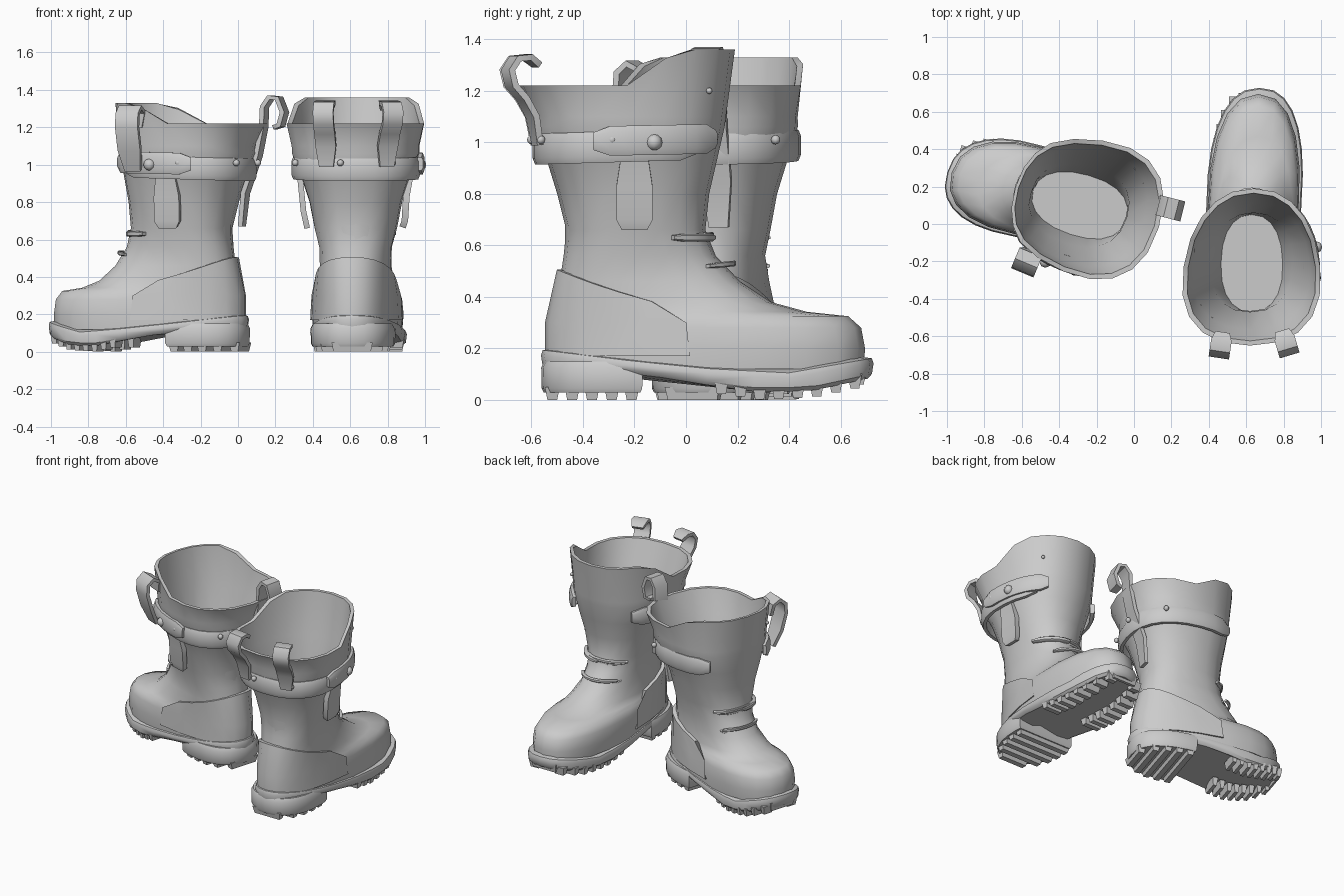
import bpy, bmesh, math
from mathutils import Vector, Matrix

if "Cube" in bpy.data.objects:
    bpy.data.objects.remove(bpy.data.objects["Cube"])

# Upper: height, back y, front y, half width at back, half width at front
UPPER = [(.12, -.53, .69, .225, .25), (.20, -.545, .695, .225, .26), (.28, -.54, .68, .22, .25),
         (.325, -.53, .63, .215, .23), (.342, -.52, .47, .21, .205), (.38, -.51, .33, .21, .185),
         (.46, -.49, .21, .21, .17), (.56, -.475, .115, .215, .17), (.66, -.465, .075, .235, .205),
         (.80, -.50, .09, .26, .235), (.93, -.54, .12, .305, .275), (1.06, -.595, .15, .375, .305),
         (1.10, -.59, .155, .38, .30), (1.22, -.65, .19, .415, .315)]
SOLE_TOP = [(-.57, .195), (-.2, .15), (.1, .12), (.4, .105), (.74, .165)]
SOLE_LOW = [(-.57, .12), (-.17, .10), (.1, .055), (.3, .028), (.5, .038), (.74, .09)]


def lerp(table, v):
    """Interpolate the rows of a table by their first column."""
    if v <= table[0][0]:
        return table[0][1:]
    for a, b in zip(table, table[1:]):
        if v <= b[0]:
            t = (v - a[0]) / (b[0] - a[0])
            return [p + (q - p) * t for p, q in zip(a[1:], b[1:])]
    return table[-1][1:]


def oval(sec, ang, off=0.0, p=.87, s0=0.0, s1=0.0):
    """Point on an egg-shaped boot section; 0 degrees is the side, 90 is the front."""
    yb, yf, wb, wf = sec
    c, s = math.cos(math.radians(ang)), math.sin(math.radians(ang))
    y = (yb + yf) / 2 + ((yf - yb) / 2 + off) * math.copysign(abs(s) ** p, s)
    t = min(1, max(0, (y - yb) / (yf - yb)))
    return (wb + (wf - wb) * t + off) * math.copysign(abs(c) ** p, c) + s0 + (s1 - s0) * t, y


class Boot:
    def __init__(self, side, centre, heading, squash, rise):
        self.side, self.c, self.k, self.rise = side, Vector(centre), squash, rise
        a = math.radians(heading)
        self.d = Vector((math.cos(a), math.sin(a)))
        # straps sit on the outer side of each boot
        self.r = Vector((self.d.y, -self.d.x)) * (1 if side == "right" else -1)

    def place(self, p):
        x, y, z = p
        if y > .05:
            y = .05 + (y - .05) * self.k
        q = self.c + self.d * (y + .2) + self.r * x
        return (q.x, q.y, z)

    def rim(self, y):
        """Raised front half of the top edge."""
        return self.rise * min(1, max(0, (y + .17) / .12))

    def finish(self, bm, name, angle):
        bmesh.ops.recalc_face_normals(bm, faces=bm.faces)
        me = bpy.data.meshes.new(name)
        bm.to_mesh(me)
        bm.free()
        ob = bpy.data.objects.new(self.side + "_" + name, me)
        bpy.context.collection.objects.link(ob)
        bpy.ops.object.select_all(action='DESELECT')
        ob.select_set(True)
        bpy.context.view_layer.objects.active = ob
        bpy.ops.object.shade_smooth_by_angle(angle=math.radians(angle))
        return ob

    def loft(self, name, rings, angle=40):
        bm = bmesh.new()
        vs = [[bm.verts.new(self.place(p)) for p in ring] for ring in rings]
        n = len(vs[0])
        for a, b in zip(vs, vs[1:]):
            for i in range(n):
                bm.faces.new((a[i], a[(i + 1) % n], b[(i + 1) % n], b[i]))
        bm.faces.new(vs[0])
        bm.faces.new(vs[-1])
        return self.finish(bm, name, angle)

    def band(self, name, z0, z1, a0, a1, off, thick=.03, tilt=0.0, steps=14):
        """Strap wrapped round the upper, with rounded ends and edges."""
        rings = []
        for i in range(steps + 1):
            ang = a0 + (a1 - a0) * i / steps
            e = .6 if i in (0, steps) else 1
            m, h = (z0 + z1) / 2, (z1 - z0) / 2 * e
            ring = []
            for o, dz in ((0, -h), (thick * .7, -h), (thick, -h * .6),
                          (thick, h * .6), (thick * .7, h), (0, h)):
                x, y = oval(lerp(UPPER, m), ang, off + o)
                ring.append((x, y, m + dz + tilt * (y + .2)))
            rings.append(ring)
        self.loft(name, rings)

    def ribbon(self, name, base, out, path, width=.12, thick=.025):
        """Flat strap along (outward, height) points standing on a base point."""
        n = Vector(out).normalized()
        t = Vector((-n.y, n.x))
        pts = [Vector(p) for p in path]
        rings = []
        for i, p in enumerate(pts):
            tan = (pts[min(i + 1, len(pts) - 1)] - pts[max(i - 1, 0)]).normalized()
            nor = Vector((tan.y, -tan.x)) * thick / 2
            w = width * (.7 if i in (0, len(pts) - 1) else 1) / 2
            ring = []
            for s, u in ((-1, -1), (1, -1), (1, 1), (-1, 1)):
                q = p + nor * u
                h = Vector(base) + n * q.x + t * w * s
                ring.append((h.x, h.y, q.y))
            rings.append(ring)
        self.loft(name, rings, 50)

    def box(self, name, x0, x1, y0, y1, z0, z1):
        ring = lambda z, i: [(x0 + i, y0 + i, z), (x1 - i, y0 + i, z), (x1 - i, y1 - i, z), (x0 + i, y1 - i, z)]
        self.loft(name, [ring(z0, .01), ring(z1, 0)], 20)

    def stud(self, name, z, ang, off, r):
        x, y = oval(lerp(UPPER, z), ang, off)
        bm = bmesh.new()
        bmesh.ops.create_uvsphere(bm, u_segments=8, v_segments=6, radius=r,
                                  matrix=Matrix.Translation(self.place((x, y, z))))
        self.finish(bm, name, 50)

    def build(self):
        N = 20
        angs = [360 * i / N for i in range(N)]
        # upper, rim and inner lining in one loft
        rings = []
        for z, *sec in UPPER:
            shift = (-.02, .035) if z < .4 else (-.01, .01)
            ring = [oval(sec, a, 0, .87, *shift) for a in angs]
            rings.append([(x, y, z + (self.rim(y) if z > 1.2 else 0)) for x, y in ring])
        for z, off in ((1.22, -.025), (1.06, -.03), (.8, -.03)):
            ring = [oval(lerp(UPPER, z), a, off, .87, -.01, .01) for a in angs]
            rings.append([(x, y, z + (self.rim(y) if z > 1.2 else 0)) for x, y in ring])
        rings.append([(*oval((-.47, .05, .17, .16), a), .58) for a in angs])
        self.loft("upper", rings, 45)

        # sole with a lifted toe
        sec = (-.56, .725, .23, .272)
        sole = []
        for off, tab, dz in ((-.02, SOLE_LOW, 0), (-.003, SOLE_LOW, .015), (.003, SOLE_TOP, -.02),
                             (-.004, SOLE_TOP, 0), (-.05, SOLE_TOP, .015)):
            ring = [oval(sec, 360 * i / 28, off, .84, -.02, .04) for i in range(28)]
            sole.append([(x, y, lerp(tab, y)[0] + dz) for x, y in ring])
        self.loft("sole", sole, 35)

        # heel block, round at the back and straight at the front, with treads
        heel = []
        for o, z in ((-.008, .028), (0, .045), (.002, .125), (-.01, .15)):
            ring = []
            for i in range(28):
                x, y = oval((-.56, .1, .225, .225), 360 * i / 28, o, .84, -.02, -.01)
                ring.append((x, min(y, -.17 + o), z))
            heel.append(ring)
        self.loft("heel", heel, 35)
        for i, w in enumerate((.11, .17, .20, .21, .21)):
            y = -.548 + i * .077
            self.box("heel_tread", -w - .02, w - .02, y, y + .058, 0, .05)

        # toe treads along both edges
        for i in range(8):
            y = .11 + i * .074
            s = (y + .03 - .0825) / .6425
            half = (.24 + .02 * i / 7) * max(0, 1 - abs(s) ** 2.4) ** .42
            z = lerp(SOLE_LOW, y + .03)[0]
            cx = .02
            for sx in (-1, 1):
                a, b = sorted((cx + sx * half * .4, cx + sx * half))
                self.box("toe_tread", a, b, y, y + .055, max(0, z - .027), z + .03)
        self.box("toe_tip_tread", -.07, .13, .66, .70, .06, .12)

        # raised heel counter
        shell = []
        for i in range(13):
            ang = -176 + 172 * i / 12
            ring = []
            for z, o in ((.17, -.01), (.17, .008), (.30, .012), (1, .018), (1, -.01)):
                if z == 1:
                    y = oval(lerp(UPPER, .45), ang)[1]
                    z = .505 - .38 * (y + .49)
                ring.append((*oval(lerp(UPPER, z), ang, o, .87, -.02, .03), z))
            shell.append(ring)
        self.loft("heel_counter", shell, 35)

        # belt, buckle tab and studs
        self.band("belt", .925, 1.045, 42, -225, .0, .032, .03, 20)
        self.band("belt_tab", .95, 1.065, 56, -18, .015, .03, .02, 8)
        self.stud("belt_button", 1.0, 11, .04, .032)
        for ang in (-8, -62, -100, -150):
            self.stud("belt_rivet", 1.01, ang, .03, .018)
        self.stud("cuff_rivet", 1.2, 48, .0, .012)

        # hanging strap below the belt
        tail = [(0, .665), (.012, .70), (.02, .83), (.045, .97)]
        self.ribbon("hanging_strap", (.25, -.2), (1, 0), tail, .14, .035)

        # laces over the instep
        for z, tilt in ((.48, .1), (.53, -.15), (.60, .1), (.64, -.1)):
            self.band("lace", z, z + .022, 42, 138, -.006, .02, tilt, 8)
        self.band("lace_end", .615, .645, 88, 25, .005, .025, 0, 6)


right = Boot("right", (.63, -.2), 90, 1, .14)
left = Boot("left", (-.30, .105), 163, .69, .11)
for b in (right, left):
    b.build()

# pull loops: (outward, height) profiles
curl = [(-.02, .99), (.0, 1.10), (.04, 1.17), (.085, 1.22), (.10, 1.28), (.07, 1.325), (.02, 1.33), (-.02, 1.30)]
tall = [(-.09, .67), (-.07, .85), (.0, 1.05), (.03, 1.2), (.035, 1.31), (.07, 1.36), (.115, 1.355),
        (.145, 1.28), (.125, 1.21), (.09, 1.20)]
side = [(-.02, .97), (.03, 1.08), (.065, 1.2), (.06, 1.27), (.02, 1.305), (-.03, 1.28), (-.04, 1.2)]
right.ribbon("back_loop", (-.16, -.605), (-.15, -1), curl, .11)
right.ribbon("back_loop", (.17, -.595), (.3, -1), curl, .11)
right.ribbon("inner_strap", (-.26, -.2), (-1, 0), [(0, .66), (.02, .75), (.04, .95)], .12, .03)
left.ribbon("back_loop", (-.12, -.59), (-.05, -1), tall, .11)
left.ribbon("side_loop", (.36, -.03), (1, .1), side, .13)
